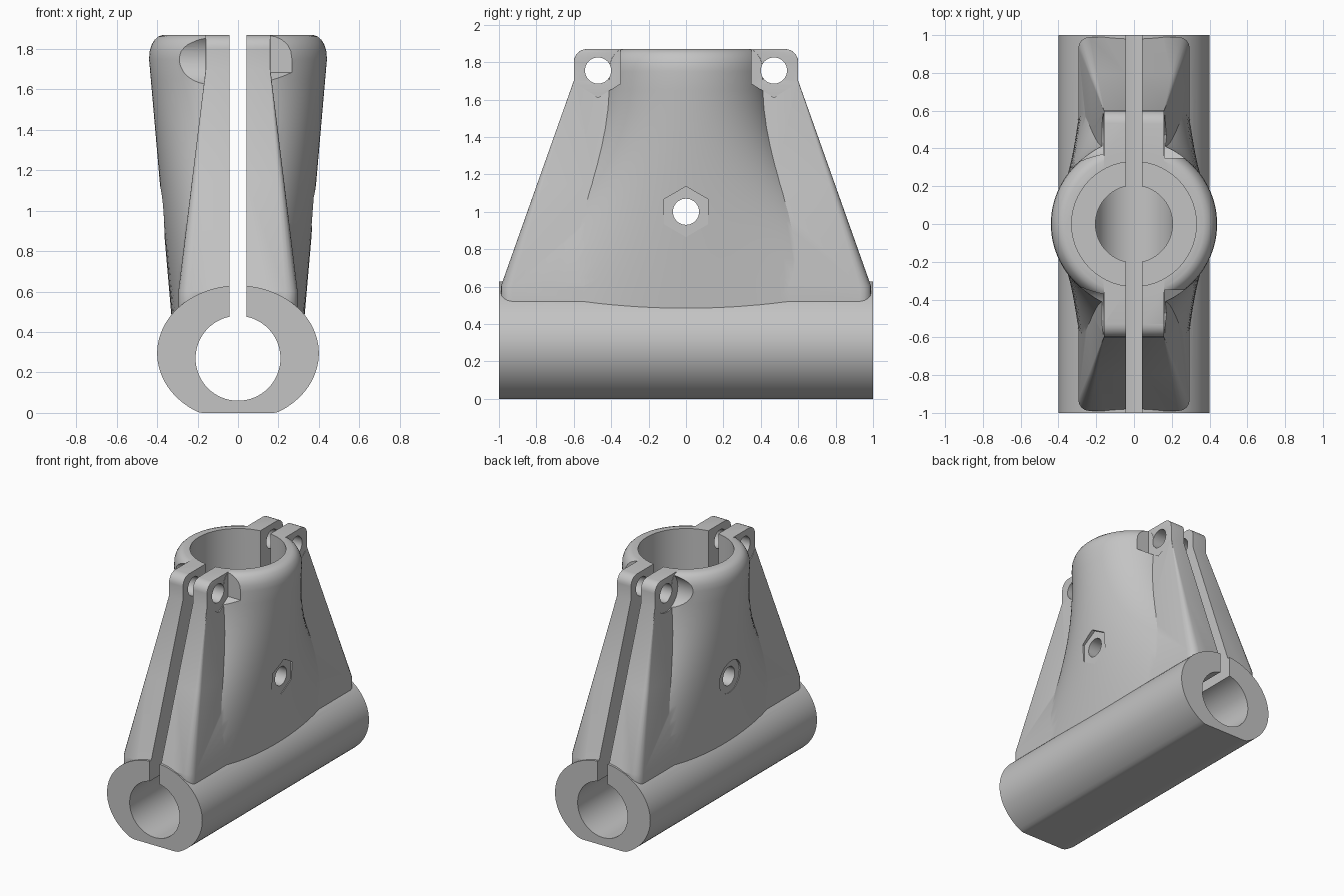
import bpy, bmesh
from math import sin, cos, pi, sqrt

cube = bpy.data.objects.get("Cube")
if cube:
    bpy.data.objects.remove(cube, do_unlink=True)

grey = bpy.data.materials.new("plain grey")
grey.use_nodes = True
grey.diffuse_color = (0.55, 0.55, 0.55, 1)
grey.node_tree.nodes["Principled BSDF"].inputs["Base Color"].default_value = (0.55, 0.55, 0.55, 1)


def loft(name, rings):
    """Closed solid through rings with equal point counts."""
    bm = bmesh.new()
    loops = [[bm.verts.new(p) for p in ring] for ring in rings]
    n = len(loops[0])
    for a, b in zip(loops, loops[1:]):
        for i in range(n):
            j = (i + 1) % n
            bm.faces.new((a[i], a[j], b[j], b[i]))
    bm.faces.new(loops[0])
    bm.faces.new(loops[-1])
    bmesh.ops.recalc_face_normals(bm, faces=bm.faces)
    mesh = bpy.data.meshes.new(name)
    bm.to_mesh(mesh)
    bm.free()
    mesh.materials.append(grey)
    obj = bpy.data.objects.new(name, mesh)
    bpy.context.collection.objects.link(obj)
    return obj


def ellipse(rx, ry, n=64, start=0.0):
    return [(rx * cos(start + 2 * pi * i / n), ry * sin(start + 2 * pi * i / n)) for i in range(n)]


def prism(name, axis, profile, lo, hi, u=0.0, v=0.0):
    """Extrude a 2D profile along x, y or z."""
    place = {"x": lambda a, b, c: (c, a, b),
             "y": lambda a, b, c: (a, c, b),
             "z": lambda a, b, c: (a, b, c)}[axis]
    return loft(name, [[place(a + u, b + v, c) for a, b in profile] for c in (lo, hi)])


def combine(target, other, operation):
    mod = target.modifiers.new(operation.lower(), "BOOLEAN")
    mod.operation = operation
    mod.solver = "EXACT"
    mod.object = other
    bpy.context.view_layer.objects.active = target
    bpy.ops.object.modifier_apply(modifier=mod.name)
    bpy.data.objects.remove(other, do_unlink=True)


def fin_end(z):
    return min(0.99, 0.6 + 0.355 * max(0, 1.7 - z))


# Horizontal pipe sleeve with a flat foot
sleeve_profile = [(x, max(0, z + 0.295)) for x, z in ellipse(0.4, 0.335, 96)]
clamp = prism("clamp_body", "y", sleeve_profile, -1, 1)

# Upright socket, spreading into a long foot
rings = []
levels = [(0.35 + 0.1 * i, 0) for i in range(15)]
levels += [(1.79, 0.003), (1.82, 0.012), (1.845, 0.027), (1.862, 0.045), (1.87, 0.07)]
for z, inset in levels:
    rx = 0.44 - 0.087 * max(0, 1.75 - z) - inset
    ry = 0.44 + 0.5 * max(0, 1.75 - z) ** 2 - inset
    limit = fin_end(z) - 0.03
    rings.append([(x, max(-limit, min(limit, y)), z) for x, y in ellipse(rx, ry, 96)])
combine(clamp, loft("socket", rings), "UNION")

# Tapering fins front and back, topped by rounded lugs
rings = []
for z in (0.3, 0.601, 1.15, 1.7, 1.8):
    rings.append((z, fin_end(z)))
rings += [(1.8 + 0.07 * sin(a), 0.53 + 0.07 * cos(a)) for a in [pi / 12 * i for i in range(1, 7)]]
sections = []
for z, y in rings:
    t = min(1, max(0, (1.7 - z) / 1.1))
    w, r = 0.16 + 0.135 * t, 0.002 + 0.058 * t
    corner = [(w - r + r * cos(pi / 8 * i), y - r + r * sin(pi / 8 * i)) for i in range(5)]
    quarter = corner + [(-a, b) for a, b in reversed(corner)]
    sections.append([(a, b, z) for a, b in quarter] + [(-a, -b, z) for a, b in quarter])
combine(clamp, loft("fins", sections), "UNION")

# Pipe bore, stepped socket bore and clamping slot
cutters = [
    prism("pipe_bore", "y", ellipse(0.21, 0.21), -1.2, 1.2, 0, 0.27),
    prism("socket_bore", "z", ellipse(0.33, 0.33, 96), 1.2, 2),
    prism("lower_bore", "z", ellipse(0.204, 0.204), 0.27, 1.3),
    prism("slot", "y", [(-0.042, 0.27), (0.042, 0.27), (0.042, 2), (-0.042, 2)], -1.3, 1.3),
]

# Lug bolt holes, open nut pockets and round head pockets
nut_profile = [(0.35, 2), (0.35, 1.685), (0.47, 1.61), (0.59, 1.685), (0.65, 1.685), (0.65, 2)]
for side in (-1, 1):
    y = 0.47 * side
    cutters += [
        prism("lug_hole", "x", ellipse(0.07, 0.07, 40), -1, 1, y, 1.755),
        prism("nut_pocket", "x", [(a * side, b) for a, b in nut_profile], 0.162, 0.7),
        prism("head_pocket", "x", ellipse(0.14, 0.14, 48), -0.7, -0.162, y, 1.755),
    ]

# Central cross bolt with hexagonal and round seats
cutters += [
    prism("cross_hole", "x", ellipse(0.07, 0.07, 40), -1, 1, 0, 1),
    prism("cross_nut_seat", "x", ellipse(0.135, 0.135, 6, pi / 6), 0.36, 0.7, 0, 1),
    prism("cross_head_seat", "x", ellipse(0.125, 0.125, 48), -0.7, -0.36, 0, 1),
]
for cutter in cutters:
    combine(clamp, cutter, "DIFFERENCE")

bpy.ops.object.select_all(action="DESELECT")
clamp.select_set(True)
bpy.context.view_layer.objects.active = clamp
bpy.ops.object.shade_smooth_by_angle(angle=pi / 7)
